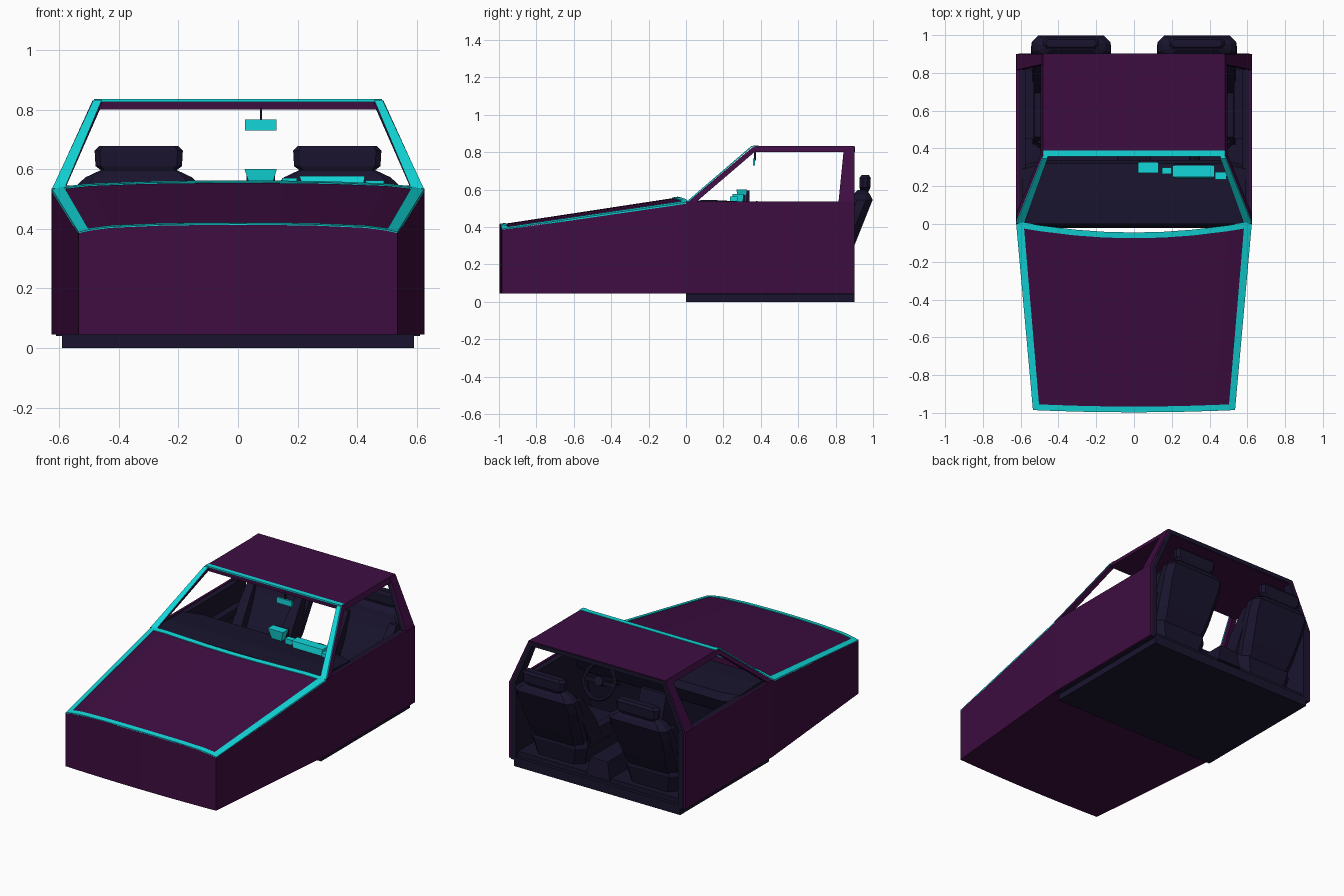
import bpy, bmesh, math
from mathutils import Matrix

if "Cube" in bpy.data.objects:
    bpy.data.objects.remove(bpy.data.objects["Cube"])


def material(name, rgb):
    m = bpy.data.materials.new(name)
    m.diffuse_color = (*rgb, 1)
    m.use_nodes = True
    m.node_tree.nodes["Principled BSDF"].inputs["Base Color"].default_value = m.diffuse_color
    return m


PURPLE = material("purple_paint", (0.048, 0.004, 0.053))
CYAN = material("cyan_trim", (0.006, 0.68, 0.70))
NAVY = material("navy_interior", (0.010, 0.007, 0.027))


def finish(name, bm, mat):
    bmesh.ops.recalc_face_normals(bm, faces=bm.faces)
    me = bpy.data.meshes.new(name)
    bm.to_mesh(me)
    bm.free()
    ob = bpy.data.objects.new(name, me)
    me.materials.append(mat)
    bpy.context.collection.objects.link(ob)
    return ob


def loft(name, rings, mat, mirror=False):
    """Skin closed rings of equal length and cap both ends."""
    bm = bmesh.new()
    for s in ((1, -1) if mirror else (1,)):
        rows = [[bm.verts.new((s * x, y, z)) for x, y, z in r] for r in rings]
        n = len(rows[0])
        for a, b in zip(rows, rows[1:]):
            for i in range(n):
                j = (i + 1) % n
                bm.faces.new((a[i], a[j], b[j], b[i]))
        bm.faces.new(rows[0])
        bm.faces.new(rows[-1])
    return finish(name, bm, mat)


def rect(x0, x1, y0, y1, z):
    return [(x0, y0, z), (x1, y0, z), (x1, y1, z), (x0, y1, z)]


def box(name, x0, x1, y0, y1, z0, z1, mat, mirror=False):
    return loft(name, [rect(x0, x1, y0, y1, z0), rect(x0, x1, y0, y1, z1)], mat, mirror)


def oct_ring(cx, hw, y0, y1, z):
    c = 0.3 * (y1 - y0) if y1 - y0 < 0.2 else 0.05
    a, b = cx - hw, cx + hw
    return [(a + c, y0, z), (b - c, y0, z), (b, y0 + c, z), (b, y1 - c, z),
            (b - c, y1, z), (a + c, y1, z), (a, y1 - c, z), (a, y0 + c, z)]


# --- Hood surface: u across (-1..1), v front to back (0..1)
def hood(u, v, lift=0.0):
    a = abs(u)
    x = u * (0.535 + 0.09 * v)
    y = (1 - v) * (-0.985 - 0.012 * (1 - a * a)) + v * (0.015 - 0.06 * (1 - a * a))
    z = 0.385 + 0.145 * v + 0.028 * (1 - 0.4 * a ** 2 - 0.6 * a ** 8)
    return x, y, z + lift


US = [-1, -0.935, -0.8, -0.5, -0.25, 0, 0.25, 0.5, 0.8, 0.935, 1]


def hood_patch(name, us, vs, lift, bottom, mat):
    bm = bmesh.new()
    g = [[bm.verts.new(hood(u, v, lift)) for u in us] for v in vs]
    for r0, r1 in zip(g, g[1:]):
        for i in range(len(us) - 1):
            bm.faces.new((r0[i], r0[i + 1], r1[i + 1], r1[i]))
    ext = bmesh.ops.extrude_face_region(bm, geom=bm.faces[:], use_keep_orig=True)
    for e in ext["geom"]:
        if isinstance(e, bmesh.types.BMVert):
            e.co.z = bottom if bottom is not None else e.co.z - 0.008
    return finish(name, bm, mat)


hood_patch("nose_body", US, [0, 0.5, 1], 0, 0.045, PURPLE)
hood_patch("hood_trim_front", US, [0, 0.032], 0.004, None, CYAN)
hood_patch("hood_trim_rear", US, [0.968, 1], 0.004, None, CYAN)
hood_patch("hood_trim_left", [0.935, 1], [0.032, 0.968], 0.004, None, CYAN)
hood_patch("hood_trim_right", [-1, -0.935], [0.032, 0.968], 0.004, None, CYAN)

# --- Cabin tub: outer skins, inner liners, floor
box("door_skin", 0.61, 0.625, 0, 0.9, 0.045, 0.535, PURPLE, True)
box("door_liner", 0.575, 0.611, 0, 0.901, 0.04, 0.53, NAVY, True)
box("floor_pan", -0.59, 0.59, 0, 0.902, 0, 0.06, NAVY)
box("cabin_floor", -0.58, 0.58, 0, 0.88, 0.055, 0.09, NAVY)
loft("centre_tunnel", [rect(-0.085, 0.085, 0.15, 0.895, 0.08),
                       rect(-0.06, 0.06, 0.2, 0.88, 0.19)], NAVY)
loft("armrest", [rect(0.53, 0.58, 0.5, 0.78, 0.36),
                 rect(0.53, 0.58, 0.45, 0.82, 0.40)], NAVY, True)

# --- Windscreen pillars with trim, rear pillars, roof
loft("front_pillar", [rect(0.588, 0.625, 0.005, 0.05, 0.53),
                      rect(0.455, 0.485, 0.355, 0.395, 0.825)], PURPLE, True)
loft("windscreen_trim", [rect(0.583, 0.625, -0.002, 0.008, 0.532),
                         rect(0.457, 0.485, 0.348, 0.358, 0.832)], CYAN, True)
loft("rear_pillar", [rect(0.61, 0.625, 0.815, 0.9, 0.53),
                     rect(0.474, 0.488, 0.845, 0.9, 0.83)], PURPLE, True)
loft("rear_pillar_liner", [rect(0.582, 0.612, 0.818, 0.902, 0.53),
                           rect(0.452, 0.476, 0.848, 0.902, 0.826)], NAVY, True)
loft("roof", [rect(-0.495, 0.495, 0.365, 0.9, 0.80),
              rect(-0.483, 0.483, 0.365, 0.9, 0.832)], PURPLE)
box("roof_front_trim", -0.483, 0.483, 0.358, 0.388, 0.825, 0.835, CYAN)
box("roof_rear_liner", -0.475, 0.475, 0.89, 0.903, 0.802, 0.828, NAVY)

# --- Dashboard: one side profile swept across
prof = [(-0.0, 0.09), (0.16, 0.09), (0.2, 0.33), (0.29, 0.40), (0.33, 0.49),
        (0.31, 0.535), (0.15, 0.545), (0.02, 0.54)]
loft("dashboard", [[(x, y + (0.03 if abs(x) < 0.5 and y > 0.2 else 0) - 0.02, z)
                    for y, z in prof] for x in (-0.59, -0.48, 0.48, 0.59)], NAVY)
loft("centre_console", [rect(-0.09, 0.09, 0.15, 0.42, 0.09),
                        rect(-0.09, 0.09, 0.15, 0.33, 0.42)], NAVY)

# --- Cyan instruments on the dash
loft("navigation_pod", [rect(0.045, 0.11, 0.28, 0.32, 0.53),
                        rect(0.022, 0.13, 0.27, 0.325, 0.60)], CYAN)
box("navigation_screen", 0.028, 0.124, 0.32, 0.34, 0.535, 0.596, NAVY)
loft("instrument_hood", [rect(0.225, 0.42, 0.24, 0.30, 0.53),
                         rect(0.205, 0.425, 0.25, 0.31, 0.577)], CYAN)
box("instrument_face", 0.215, 0.415, 0.3, 0.318, 0.525, 0.57, NAVY)
box("gauge_inner", 0.148, 0.198, 0.265, 0.30, 0.53, 0.57, CYAN)
box("gauge_outer", 0.428, 0.49, 0.235, 0.275, 0.53, 0.562, CYAN)

# --- Rear-view mirror
box("mirror", 0.023, 0.13, 0.358, 0.37, 0.73, 0.766, CYAN)
box("mirror_stem", 0.073, 0.081, 0.364, 0.374, 0.755, 0.81, NAVY)

# --- Steering wheel and column
bpy.ops.mesh.primitive_torus_add(major_segments=20, minor_segments=6, major_radius=0.105,
                                 minor_radius=0.012, location=(0.32, 0.42, 0.43),
                                 rotation=(math.radians(-68), 0, 0))
wheel = bpy.context.object
wheel.name = "steering_wheel"
wheel.data.materials.append(NAVY)
box("wheel_spoke", 0.22, 0.42, 0.414, 0.426, 0.415, 0.445, NAVY)
bm = bmesh.new()
bmesh.ops.create_cone(bm, cap_ends=True, segments=10, radius1=0.03, radius2=0.03, depth=0.2,
                      matrix=Matrix.Translation((0.32, 0.34, 0.40)) @ Matrix.Rotation(math.radians(-68), 4, 'X'))
finish("steering_column", bm, NAVY)

# --- Seats: (z, half width, y front, y back) sections, mirrored to both sides
SX = 0.333
BACK = [(0.12, 0.16, 0.67, 0.81), (0.30, 0.195, 0.76, 0.90), (0.48, 0.212, 0.85, 0.972),
        (0.545, 0.208, 0.88, 0.998), (0.572, 0.18, 0.89, 0.985), (0.598, 0.125, 0.92, 0.965)]
HEAD = [(0.588, 0.115, 0.935, 0.975), (0.61, 0.145, 0.928, 0.985),
        (0.662, 0.148, 0.928, 0.988), (0.678, 0.132, 0.938, 0.978)]
CUSHION = [(0.08, 0.17, 0.42, 0.84), (0.20, 0.20, 0.38, 0.86), (0.245, 0.19, 0.40, 0.85)]
for name, secs in (("seat_back", BACK), ("headrest", HEAD), ("seat_cushion", CUSHION)):
    loft(name, [oct_ring(SX, w, a, b, z) for z, w, a, b in secs], NAVY, True)
for side, off in (("inner", -0.17), ("outer", 0.17)):
    x0, x1 = SX + off - 0.035, SX + off + 0.035
    loft("seat_bolster_" + side, [rect(x0, x1, 0.66, 0.78, 0.22), rect(x0, x1, 0.74, 0.86, 0.38),
                                  rect(x0 + 0.01, x1 - 0.01, 0.85, 0.93, 0.53)], NAVY, True)
    loft("cushion_bolster_" + side, [rect(x0, x1, 0.42, 0.8, 0.2),
                                     rect(x0 + 0.01, x1 - 0.01, 0.46, 0.78, 0.285)], NAVY, True)
